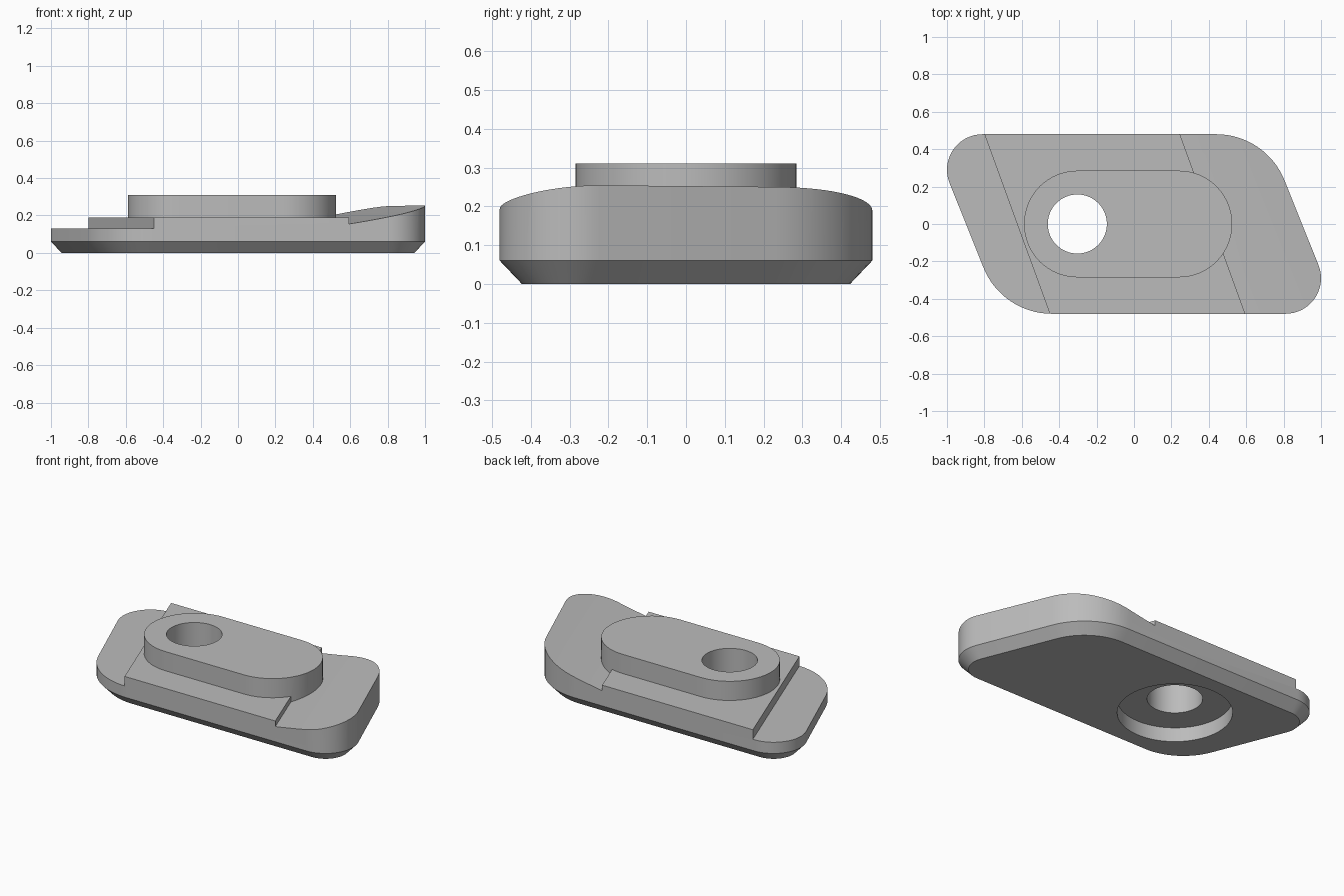
import bpy
import bmesh
from math import sin, cos, pi, atan

cube = bpy.data.objects.get("Cube")
if cube:
    bpy.data.objects.remove(cube, do_unlink=True)

EDGE = atan(0.40)       # slant of the plate ends
STEP = 0.364            # slant of the step lines, x per y
HOLE_X = -0.303

grey = bpy.data.materials.new("plain grey")
grey.use_nodes = True
colour = (0.5, 0.5, 0.5, 1)
grey.diffuse_color = colour
grey.node_tree.nodes["Principled BSDF"].inputs["Base Color"].default_value = colour


def loft(name, rings):
    """Closed solid through rings holding equal numbers of points."""
    bm = bmesh.new()
    loops = [[bm.verts.new(p) for p in ring] for ring in rings]
    bm.faces.new(loops[0])
    bm.faces.new(loops[-1])
    for low, high in zip(loops, loops[1:]):
        for i in range(len(low)):
            j = (i + 1) % len(low)
            bm.faces.new((low[i], low[j], high[j], high[i]))
    bmesh.ops.recalc_face_normals(bm, faces=bm.faces)
    mesh = bpy.data.meshes.new(name)
    bm.to_mesh(mesh)
    bm.free()
    mesh.materials.append(grey)
    obj = bpy.data.objects.new(name, mesh)
    bpy.context.collection.objects.link(obj)
    return obj


def arc(cx, cy, r, start, end, z, n=16):
    return [(cx + r * cos(start + (end - start) * i / n),
             cy + r * sin(start + (end - start) * i / n), z) for i in range(n + 1)]


def outline(inset, z):
    """Parallelogram with two wide and two tight rounded corners."""
    wide, tight = 0.393 - inset, 0.19 - inset
    ring = []
    for s, turn in ((1, 0), (-1, pi)):
        ring += arc(-0.44 * s, -0.087 * s, wide, pi + EDGE + turn, 1.5 * pi + turn, z)
        ring += arc(0.81 * s, -0.29 * s, tight, 1.5 * pi + turn, 2 * pi + EDGE + turn, z)
    return ring


def stadium(z):
    return (arc(0.24, 0, 0.285, -pi / 2, pi / 2, z, 32)
            + arc(HOLE_X, 0, 0.285, pi / 2, 1.5 * pi, z, 32))


def cylinder(name, r, z0, z1):
    return loft(name, [arc(HOLE_X, 0, r, 0, 2 * pi, z, 64)[:-1] for z in (z0, z1)])


def combine(target, tool, operation):
    mod = target.modifiers.new(tool.name, "BOOLEAN")
    mod.operation = operation
    mod.solver = "EXACT"
    mod.object = tool
    bpy.context.view_layer.objects.active = target
    bpy.ops.object.modifier_apply(modifier=mod.name)
    bpy.data.objects.remove(tool, do_unlink=True)


# Plate with chamfered underside
plate = loft("clamp_plate", [outline(0.057, 0), outline(0, 0.06), outline(0, 0.4)])

# Slanted step profile with a gently hollow ramp at one end
profile = [(-1.5, -0.2), (-1.5, 0.13), (-0.625, 0.13), (-0.625, 0.19), (0.42, 0.19)]
for i in range(13):
    d = 0.05 * i
    profile.append((0.42 + d, 0.155 + 0.16 * d + 0.09 * d * d))
profile.append((profile[-1][0], -0.2))
steps = loft("step_profile", [[(u - STEP * y, y, z) for u, z in profile] for y in (-0.8, 0.8)])
combine(plate, steps, "INTERSECT")

# Raised boss, then the counterbored hole
combine(plate, loft("raised_boss", [stadium(0.12), stadium(0.31)]), "UNION")
combine(plate, cylinder("through_hole", 0.158, -0.1, 0.5), "DIFFERENCE")
combine(plate, cylinder("counterbore", 0.328, -0.1, 0.09), "DIFFERENCE")

bpy.ops.object.select_all(action="DESELECT")
plate.select_set(True)
bpy.context.view_layer.objects.active = plate
bpy.ops.object.shade_smooth_by_angle(angle=pi / 6)
